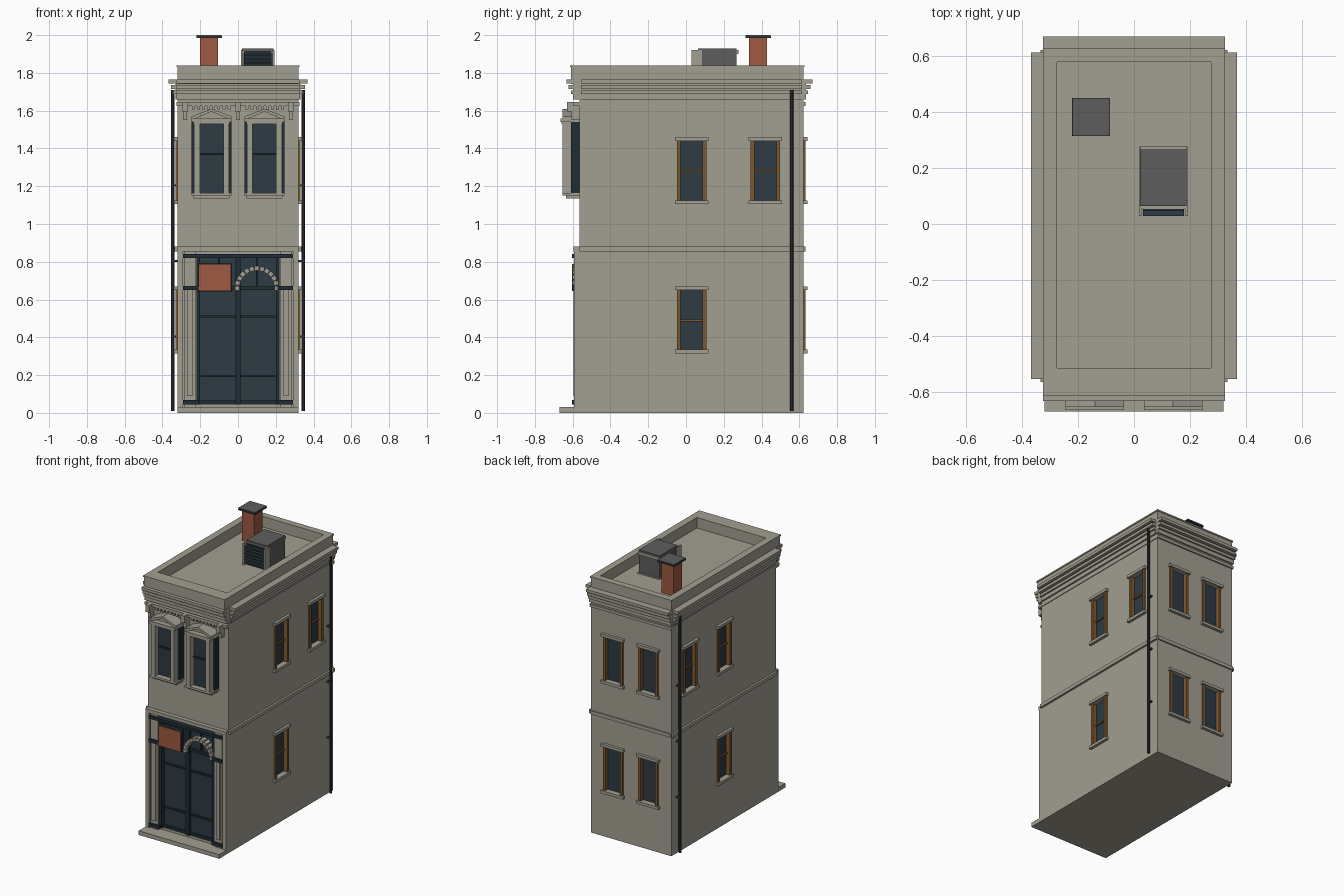
import bpy, bmesh, math
from mathutils import Matrix, Vector

if "Cube" in bpy.data.objects:
    bpy.data.objects.remove(bpy.data.objects["Cube"], do_unlink=True)


def material(name, *colour):
    made = bpy.data.materials.new(name)
    made.use_nodes = True
    made.diffuse_color = (*colour, 1)
    shader = made.node_tree.nodes["Principled BSDF"]
    shader.inputs["Base Color"].default_value = (*colour, 1)
    shader.inputs["Roughness"].default_value = 0.8
    return made


STONE = material("warm_stone", 0.36, 0.345, 0.285)
ROOF = material("roof_grey", 0.11, 0.11, 0.11)
GLASS = material("blue_glass", 0.027, 0.043, 0.056)
TRIM = material("dark_blue_trim", 0.014, 0.026, 0.036)
BRICK = material("red_brick", 0.35, 0.1, 0.055)
WOOD = material("brown_wood", 0.2, 0.1, 0.03)
IRON = material("dark_iron", 0.035, 0.035, 0.038)

# Main dimensions
HALF, FRONT, BACK = 0.32, -0.565, 0.623
DECK, TOP, BELT = 1.75, 1.84, 0.855
THIN = 0.01


def mid(centre, half):
    return centre - half, centre + half


def rise(base, height):
    return base, base + height


def proud(outward, sink=0):
    """Depth range standing out from the front wall."""
    return FRONT - outward, FRONT + sink


def finish(name, bm, mat):
    mesh = bpy.data.meshes.new(name)
    bm.to_mesh(mesh)
    bm.free()
    mesh.materials.append(mat)
    part = bpy.data.objects.new(name, mesh)
    bpy.context.collection.objects.link(part)
    return part


def block(name, mat, x, y, z, mirror=False):
    """Box spanning three ranges, with an optional twin across x = 0."""
    bm = bmesh.new()
    low, high = (Vector(corner) for corner in zip(x, y, z))
    centre, size = (low + high) / 2, high - low
    for side in (1, -1) if mirror else (1,):
        place = Matrix.Translation((side * centre.x, centre.y, centre.z))
        bmesh.ops.create_cube(bm, size=1, matrix=place @ Matrix.Diagonal((*size, 1)))
    return finish(name, bm, mat)


def gable(name, mat, outline, depth):
    """Pair of mirrored x-z outlines extruded along y."""
    bm = bmesh.new()
    for side in (1, -1):
        face = bm.faces.new([bm.verts.new((side * x, depth[0], z)) for x, z in outline])
        made = bmesh.ops.extrude_face_region(bm, geom=[face])["geom"]
        moved = [item for item in made if isinstance(item, bmesh.types.BMVert)]
        bmesh.ops.translate(bm, verts=moved, vec=(0, depth[1] - depth[0], 0))
    bmesh.ops.recalc_face_normals(bm, faces=bm.faces)
    return finish(name, bm, mat)


walls = block("walls", STONE, mid(0, HALF), (FRONT, BACK), (0, DECK))


def carve(cutter):
    """Cut an opening into the walls and discard the cutter."""
    cutter.hide_render = True
    cut = walls.modifiers.new("opening", "BOOLEAN")
    cut.object, cut.operation, cut.solver = cutter, "DIFFERENCE", "EXACT"
    bpy.context.view_layer.objects.active = walls
    bpy.ops.object.modifier_apply(modifier=cut.name)
    bpy.data.objects.remove(cutter, do_unlink=True)


# Plain recessed sash windows, in mirrored pairs
def sash(wall, along, base):
    pane, reveal, head = 0.078, 0.03, base + 0.34

    def fit(name, mat, span, inner, outer, z):
        if wall == "back":
            return block(name, mat, span, (BACK + inner, BACK + outer), z, mirror=True)
        return block(name, mat, (HALF + inner, HALF + outer), span, z, mirror=True)

    opening, ledge = mid(along, pane), mid(along, pane + THIN)
    carve(fit("window_opening", STONE, opening, -reveal, reveal, (base, head)))
    fit(wall + "_window_pane", GLASS, opening, -reveal, THIN - reveal, (base, head))
    for side in (-1, 1):
        edge = mid(along + side * (pane - THIN), THIN)
        fit(wall + "_window_jamb", WOOD, edge, -reveal, THIN, (base, head))
    if wall == "side":
        rail = mid((base + head) / 2, THIN / 2)
        fit("side_window_rail", WOOD, opening, -reveal, -THIN, rail)
    fit(wall + "_window_sill", STONE, ledge, -reveal, THIN * 2, rise(base - THIN / 2, THIN * 2))
    fit(wall + "_window_lintel", STONE, ledge, -reveal, THIN * 2, rise(head - THIN, THIN * 2))


LOWER, UPPER = 0.32, 1.11
for place in (("side", 0.03, LOWER), ("side", 0.03, UPPER), ("side", 0.42, UPPER),
              ("back", 0.14, LOWER), ("back", 0.14, UPPER)):
    sash(*place)

# Doorstep and belt course
block("doorstep", STONE, mid(0, HALF), proud(0.105, THIN), (0, 0.03))
block("belt_course_ends", STONE, mid(0, HALF), proud(0.03, BACK - FRONT + THIN), rise(BELT, 0.025))
block("belt_course_sides", STONE, mid(0, HALF + 0.015), (FRONT, BACK), rise(BELT, 0.025))

# Stepped cornice with notched corners
for step in range(4):
    out = 0.012 * (step + 1)
    layer = rise(1.66 + 0.028 * step, 0.02 if step else 0.1)
    block("cornice_ends", STONE, mid(0, HALF + THIN / 2), (FRONT - out - 0.02, BACK + out), layer)
    block("cornice_sides", STONE, mid(0, HALF + out), (FRONT + THIN, BACK - THIN), layer)
block("frieze", STONE, mid(0, HALF + THIN / 2), proud(0.03, BACK - FRONT + THIN), rise(1.625, 0.02))

# Parapet, its cap and the roof deck
INNER = 0.275
for name, lip, level in (("parapet", 0, (DECK - THIN, TOP - THIN)),
                         ("parapet_cap", THIN / 2, (TOP - THIN, TOP))):
    block(name + "_sides", STONE, (INNER, HALF + lip), (FRONT + 0.05, BACK + lip), level, mirror=True)
    block(name + "_back", STONE, mid(0, INNER), (BACK - 0.043, BACK + lip), level)
    block(name + "_front", STONE, mid(0, HALF + lip), proud(0.043 + lip, 0.05), level)
block("roof_deck", ROOF, mid(0, INNER), (FRONT + 0.05, BACK - 0.04), rise(DECK, THIN / 2))

# Chimney
stack_x, stack_y, stack_top = -0.153, 0.382, 2
block("chimney", BRICK, mid(stack_x, 0.048), mid(stack_y, 0.048), (DECK, stack_top - THIN))
block("chimney_cap", ROOF, mid(stack_x, 0.066), mid(stack_y, 0.066), (stack_top - THIN * 1.5, stack_top))
block("chimney_rim", IRON, mid(stack_x, 0.068), mid(stack_y, 0.068), mid(stack_top - THIN, THIN / 2))

# Rooftop cooling unit
unit_x, unit_half, unit_front, unit_back, unit_top = 0.105, 0.083, 0.064, 0.267, 1.93
unit = mid(unit_x, unit_half)
block("cooler_case", ROOF, unit, (unit_front, unit_back), (DECK, unit_top))
block("cooler_base", STONE, mid(unit_x, unit_half + THIN / 2),
      (unit_front - THIN, unit_back + THIN), rise(DECK, 0.02))
for edge in (unit_front, unit_back):
    block("cooler_flange", STONE, unit, mid(edge, THIN), (unit_top - 0.03, unit_top - THIN))
block("cooler_grille", TRIM, mid(unit_x, unit_half - THIN), (unit_front - 0.015, unit_front),
      (DECK, unit_top - 0.015))
for side in (-1, 1):
    block("cooler_cheek", STONE, mid(unit_x + side * unit_half, THIN / 2),
          (unit_front - 0.035, unit_front + 0.02), (DECK, unit_top - THIN))
for slat in range(6):
    block("cooler_slat", GLASS, mid(unit_x, unit_half - THIN), (unit_front - 0.035, unit_front),
          rise(DECK + 0.03 + slat * 0.022, THIN))

# Downpipes and their brackets
pipe_x, pipe_y, pipe_top = HALF + 0.025, 0.56, 1.7
for name, side in (("left_downpipe", 1), ("right_downpipe", -1)):
    bm = bmesh.new()
    bmesh.ops.create_cone(bm, cap_ends=True, segments=10, radius1=THIN, radius2=THIN, depth=pipe_top,
                          matrix=Matrix.Translation((side * pipe_x, pipe_y, pipe_top / 2 + THIN)))
    finish(name, bm, IRON)
for level in range(1, 4):
    block("pipe_bracket", IRON, (HALF, pipe_x), mid(pipe_y, THIN), rise(level * 0.4, THIN), mirror=True)

# Upper front windows with columns, hoods and pediments
bay, bay_half, sill, hood = 0.14, 0.105, 1.165, 1.54
block("bay_casing", TRIM, mid(bay, bay_half), proud(0.045), (sill, hood), mirror=True)
block("bay_glass", GLASS, mid(bay, 0.06), proud(0.05), (sill, hood), mirror=True)
block("bay_rail", TRIM, mid(bay, 0.06), proud(0.06), mid(1.37, THIN / 2), mirror=True)
for side in (-1, 1):
    block("bay_column", STONE, mid(bay + side * 0.077, 0.015), proud(0.09), (sill, hood), mirror=True)
    tip, end = bay, bay + side * bay_half
    gable("raking_mould", STONE, [(end, hood + THIN), (end, hood + THIN * 3), (tip, hood + 0.07),
                                  (tip, hood + 0.055)], proud(0.09))
block("bay_sill", STONE, mid(bay, bay_half), proud(0.09), (sill - 0.015, sill), mirror=True)
block("bay_apron", STONE, mid(bay, bay_half - THIN), proud(0.07), (sill - 0.03, sill), mirror=True)
block("bay_hood", STONE, mid(bay, bay_half), proud(0.1), rise(hood, 0.018), mirror=True)
block("bay_capital_band", STONE, mid(bay, bay_half - THIN), proud(0.095), (hood - THIN, hood), mirror=True)
gable("pediment", STONE, [(bay - bay_half, hood + THIN), (bay + bay_half, hood + THIN),
                          (bay, hood + 0.06)], proud(0.06))

# Frieze brackets and dentils
for name, half, out, level in (("bracket_head", 0.014, 0.065, rise(1.595, 0.05)),
                               ("bracket_tail", THIN, 0.04, rise(1.55, 0.05))):
    block(name + "_middle", STONE, mid(0, half), proud(out), level)
    block(name + "_outer", STONE, mid(0.28, half), proud(out), level, mirror=True)
for tooth in range(8):
    block("dentil", STONE, rise(0.04 + tooth * 0.027, 0.015), proud(0.025), rise(1.605, 0.02), mirror=True)

# Shopfront pilasters and rails
door, head, transom, foot = 0.21, 0.82, 0.65, 0.045
block("corner_strip", STONE, (0.292, HALF), proud(0.027), (0.03, BELT), mirror=True)
block("pilaster", STONE, (0.225, 0.285), proud(0.022), (0.03, BELT), mirror=True)
block("pilaster_panel", STONE, (0.24, 0.27), proud(0.03), (0.09, transom), mirror=True)
for level in (foot, transom):
    block("pilaster_rail", TRIM, (door, 0.29), proud(0.038), rise(level, 0.022), mirror=True)
block("shopfront_head", TRIM, mid(0, 0.29), proud(0.038), rise(head, 0.02))

# Recessed doors and transom lights
recess = 0.025
carve(block("door_opening", STONE, mid(0, door), proud(recess, recess), (foot, head)))
block("door_glass", GLASS, mid(0, door), (FRONT + recess - THIN, FRONT + recess), (foot, head))
block("door_post", TRIM, mid(door, THIN), proud(0.015, recess), (foot, head), mirror=True)
block("door_mullion", TRIM, mid(0, 0.013), proud(THIN, recess), (foot, head))
block("transom_bar", TRIM, mid(0.1, THIN / 2), proud(0, recess), (transom, head), mirror=True)
for level, height in ((foot, 0.02), (0.19, THIN), (0.505, THIN), (transom, 0.02)):
    block("door_rail", TRIM, mid(0, door), proud(0, recess), rise(level, height))

# Arch stones over one door
bm = bmesh.new()
stones = 13
for stone in range(stones):
    turn = Matrix.Rotation(-math.pi * stone / (stones - 1), 4, "Y")
    place = Matrix.Translation((0.1, FRONT - THIN, transom + THIN)) @ turn
    shape = Matrix.Translation((0.105, 0, 0)) @ Matrix.Diagonal((0.024, 0.05, 0.024, 1))
    bmesh.ops.create_cube(bm, size=1, matrix=place @ shape)
finish("entrance_arch", bm, STONE)

# Blank sign over the other door
sign_x, sign_z = -0.123, 0.717
block("sign_back", TRIM, mid(sign_x, 0.09), proud(0.03), mid(sign_z, 0.075))
block("sign_board", BRICK, mid(sign_x, 0.087), proud(0.038), mid(sign_z, 0.072))
